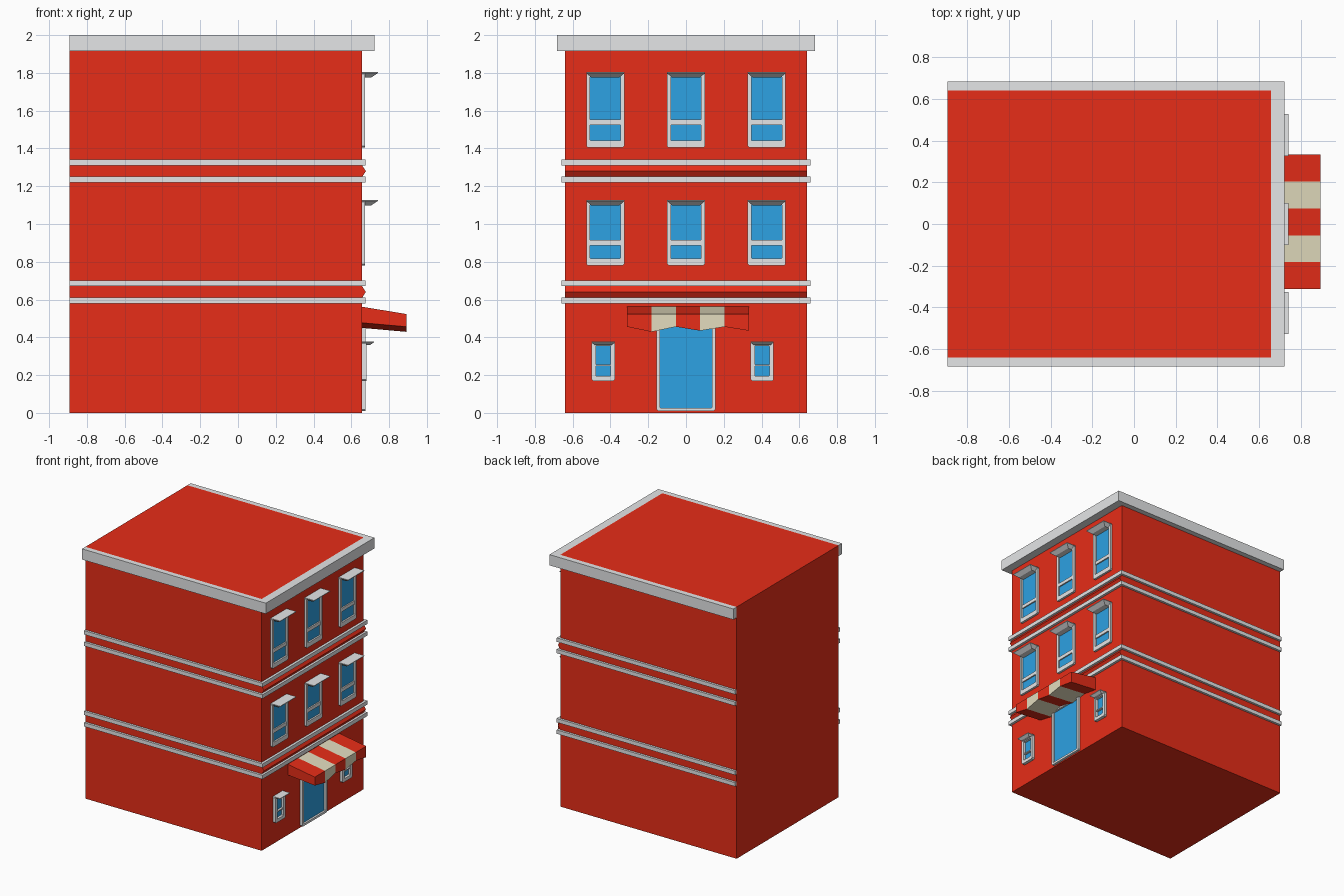
import bpy, bmesh

if "Cube" in bpy.data.objects:
    bpy.data.objects.remove(bpy.data.objects["Cube"])


def material(name, rgb):
    m = bpy.data.materials.new(name)
    m.diffuse_color = (*rgb, 1)
    m.use_nodes = True
    m.node_tree.nodes["Principled BSDF"].inputs["Base Color"].default_value = m.diffuse_color
    return m


RED = material("brick red", (0.80, 0.026, 0.009))
GREY = material("light grey trim", (0.79, 0.80, 0.81))
BLUE = material("glass blue", (0.026, 0.36, 0.77))
CREAM = material("awning cream", (0.77, 0.72, 0.52))

WALL = 0.656   # street facade plane
BACK = -0.893
SIDE = 0.64


def loft(name, loops, mat, caps=True, closed=False):
    """Bridge a list of equal-length point loops into a solid."""
    bm = bmesh.new()
    vs = [[bm.verts.new(p) for p in loop] for loop in loops]
    pairs = list(zip(vs, vs[1:])) + ([(vs[-1], vs[0])] if closed else [])
    for a, b in pairs:
        n = len(a)
        for i in range(n):
            j = (i + 1) % n
            bm.faces.new((a[i], a[j], b[j], b[i]))
    if caps:
        bm.faces.new(vs[0])
        bm.faces.new(vs[-1])
    bmesh.ops.recalc_face_normals(bm, faces=bm.faces)
    me = bpy.data.meshes.new(name)
    bm.to_mesh(me)
    bm.free()
    me.materials.append(mat)
    ob = bpy.data.objects.new(name, me)
    bpy.context.collection.objects.link(ob)
    return ob


def rect(x, y0, y1, z0, z1):
    return [(x, y0, z0), (x, y1, z0), (x, y1, z1), (x, y0, z1)]


def box(name, x0, x1, y0, y1, z0, z1, mat):
    return loft(name, [rect(x0, y0, y1, z0, z1), rect(x1, y0, y1, z0, z1)], mat)


def octagon(x, y0, y1, z0, z1, c):
    """Rectangle with chamfered corners."""
    return [(x, y0 + c, z0), (x, y1 - c, z0), (x, y1, z0 + c), (x, y1, z1 - c),
            (x, y1 - c, z1), (x, y0 + c, z1), (x, y0, z1 - c), (x, y0, z0 + c)]


def frame(name, y0, y1, z0, z1, t, bottom, x0, x1):
    """Surround with chamfered corners and an opening."""
    outer = (y0, y1, z0, z1, 0.008)
    inner = (y0 + t, y1 - t, z0 + bottom, z1 - t, 0.003)
    loft(name, [octagon(x0, *outer), octagon(x1, *outer),
                octagon(x1, *inner), octagon(x0, *inner)],
         GREY, caps=False, closed=True)


def u_trim(name, out, front, z0, z1):
    """Moulding around the facade and both side walls, open at the back."""
    pts = [(BACK, -out), (front, -out), (front, out), (BACK, out),
           (BACK, SIDE), (WALL, SIDE), (WALL, -SIDE), (BACK, -SIDE)]
    loft(name, [[(x, y, z) for x, y in pts] for z in (z0, z1)], GREY)


def window(name, yc, w, z0, z1, t, bottom, bar, x1, hood):
    y0, y1 = yc - w / 2, yc + w / 2
    frame(name + "_frame", y0, y1, z0, z1, t, bottom, WALL, x1)
    box(name + "_glass", WALL - 0.004, WALL + 0.004,
        y0 + t / 2, y1 - t / 2, z0 + t / 2, z1 - t / 2, BLUE)
    box(name + "_sash_bar", WALL, x1 - 0.003, y0 + t / 2, y1 - t / 2, *bar, GREY)
    # hood: block tapering downward
    d = hood[1]
    loft(name + "_hood",
         [[(WALL, a, z), (x, a, z), (x, b, z), (WALL, b, z)]
          for a, b, x, z in ((y0, y1, hood[0], z1 + 0.002),
                             (y0, y1, hood[0], z1 - 0.003),
                             (y0 + d, y1 - d, hood[0] - d * 1.3, z1 - d))], GREY)


# Main block and cornice
box("building_body", BACK, WALL, -SIDE, SIDE, 0, 2, RED)
u_trim("cornice", 0.682, 0.722, 1.915, 2.0)

# Paired string courses with a pointed red ridge between them
for i, z in enumerate((0.58, 1.22)):
    u_trim(f"lower_band_{i}", 0.658, 0.676, z, z + 0.031)
    u_trim(f"upper_band_{i}", 0.658, 0.676, z + 0.091, z + 0.122)
    loft(f"facade_ridge_{i}",
         [[(WALL, y, z + 0.028), (0.677, y, z + 0.06), (WALL, y, z + 0.092)]
          for y in (-SIDE, SIDE)], RED)

# Upper floor windows
for i, yc in enumerate((-0.427, 0, 0.427)):
    window(f"second_floor_window_{i}", yc, 0.202, 0.781, 1.125, 0.021, 0.036,
           (0.887, 0.915), 0.673, (0.74, 0.026))
    window(f"third_floor_window_{i}", yc, 0.202, 1.405, 1.802, 0.021, 0.036,
           (1.525, 1.552), 0.673, (0.74, 0.026))

# Small ground floor windows
for i, yc in enumerate((-0.438, 0.403)):
    window(f"ground_window_{i}", yc, 0.122, 0.169, 0.376, 0.022, 0.026,
           (0.247, 0.255), 0.68, (0.72, 0.016))

# Entrance door
frame("door_frame", -0.156, 0.155, 0.01, 0.48, 0.018, 0.017, WALL, 0.676)
box("door_glass", WALL - 0.004, WALL + 0.005, -0.143, 0.143, 0.02, 0.472, BLUE)

# Striped awning with a zigzag hem
ys = [-0.312 + 0.129 * i for i in range(6)]
hem = [0.456, 0.429, 0.456, 0.435, 0.456, 0.435]
for i in range(5):
    loft(f"awning_stripe_{i}",
         [[(WALL, y, 0.562), (0.893, y, 0.523), (0.893, y, h), (WALL, y, h + 0.021)]
          for y, h in zip(ys[i:i + 2], hem[i:i + 2])], CREAM if i % 2 else RED)
